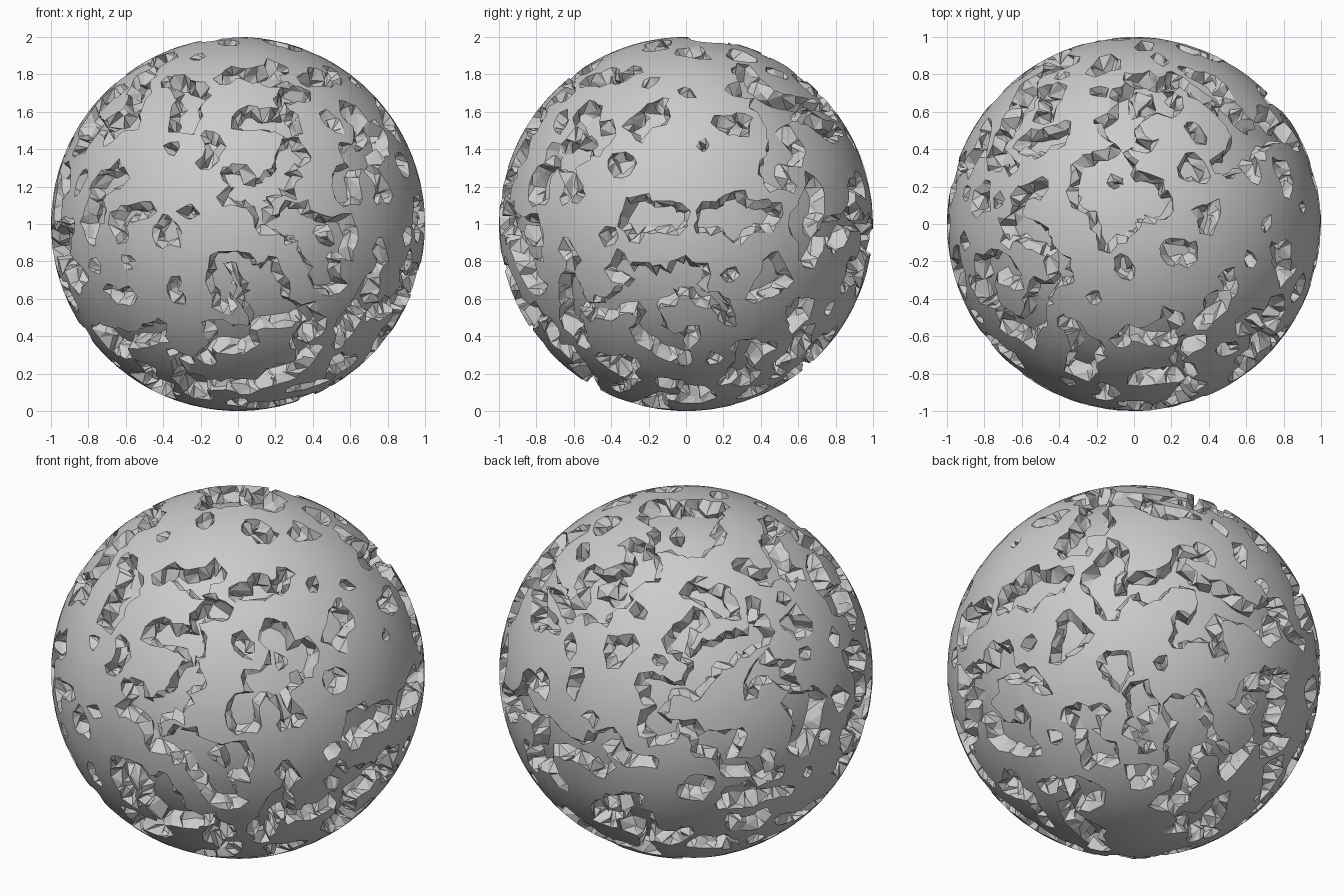
import bpy, bmesh, random
from mathutils import Vector, noise

if "Cube" in bpy.data.objects:
    bpy.data.objects.remove(bpy.data.objects["Cube"])

random.seed(4)
OUT, INN = 1.0, 0.91           # raised crust radius and sunken floor radius
CEN = Vector((0, 0, 1))

# Broad raised (+) and sunken (-) patches: direction, strength
PATCHES = [((0.0, -0.8, 0.62), 0.4), ((0.25, -0.9, 0.3), -0.5), ((-0.1, -1, -0.02), 0.5),
           ((0.1, -0.9, -0.36), -0.5), ((0.5, -0.85, 0.1), 0.4), ((0, -0.6, -0.75), 0.4),
           ((0.95, -0.05, 0.3), 0.5), ((0.9, 0.3, 0.05), -0.5), ((0.85, 0.3, 0.4), 0.5),
           ((0.9, -0.1, -0.35), -0.5), ((-0.08, 0.1, 1), -0.6), ((0.15, -0.35, 0.92), 0.5)]
PATCHES = [(Vector(d).normalized(), s) for d, s in PATCHES]


def height(p):
    v = noise.noise(p * 6.0 + Vector((3.1, 7.7, 1.3))) + 0.45 * noise.noise(p * 11 + Vector((9, 2, 5)))
    return 0.1 + v + sum(s * max(0, 1 - (p - d).length / 0.22) for d, s in PATCHES)


# Guide sphere, shuffled so that the fracture lines are irregular
guide = bmesh.new()
bmesh.ops.create_icosphere(guide, subdivisions=5, radius=1)
pts = []
for v in guide.verts:
    j = Vector([random.uniform(-0.02, 0.02) for _ in range(3)])
    pts.append((v.co + j).normalized())
guide.verts.index_update()
tris = [[v.index for v in f.verts] for f in guide.faces]
guide.free()
val = [height(p) + random.uniform(-0.1, 0.1) for p in pts]

bm = bmesh.new()
base, cuts = {}, {}


def corner(i):
    if i not in base:
        base[i] = bm.verts.new(CEN + pts[i] * (OUT if val[i] > 0 else INN))
    return base[i]


def cut(a, b):
    """Top, middle and bottom wall points where the fracture crosses an edge."""
    if val[a] < 0:
        a, b = b, a
    if (a, b) not in cuts:
        t = val[a] / (val[a] - val[b])
        t = min(0.65, max(0.35, t))
        col = []
        for k, (off, r) in enumerate(((-0.2, OUT), (0, (OUT + INN) / 2), (0.2, INN))):
            s = t + off + random.uniform(-0.12, 0.12)
            d = pts[a].lerp(pts[b], s)
            if k == 1:
                d += Vector([random.uniform(-0.04, 0.04) for _ in range(3)])
                r += random.uniform(-0.025, 0.025)
            col.append(bm.verts.new(CEN + d.normalized() * r))
        cuts[a, b] = col
    return cuts[a, b]


for t in tris:
    up = [val[i] > 0 for i in t]
    if all(up) or not any(up):
        bm.faces.new([corner(i) for i in t]).smooth = True
        continue
    # rotate so the odd corner comes first, then cap both levels and build the wall
    k = up.index(True) if sum(up) == 1 else up.index(False)
    a, b, c = t[k], t[(k + 1) % 3], t[(k + 2) % 3]
    p, q = cut(a, b), cut(a, c)
    near, far = (0, 2) if val[a] > 0 else (2, 0)
    bm.faces.new((corner(a), p[near], q[near])).smooth = True
    bm.faces.new((p[far], corner(b), corner(c), q[far])).smooth = True
    order = (0, 1, 2) if near == 0 else (2, 1, 0)
    for m, n in zip(order, order[1:]):
        if random.random() < 0.5:
            quads = ((p[m], p[n], q[n]), (p[m], q[n], q[m]))
        else:
            quads = ((p[m], p[n], q[m]), (p[n], q[n], q[m]))
        for f in quads:
            bm.faces.new(f).smooth = False

# Keep wall edges crisp
for e in bm.edges:
    if any(not f.smooth for f in e.link_faces):
        e.smooth = False

mesh = bpy.data.meshes.new("cracked_sphere")
bm.to_mesh(mesh)
bm.free()
ob = bpy.data.objects.new("cracked_sphere", mesh)
bpy.context.collection.objects.link(ob)
